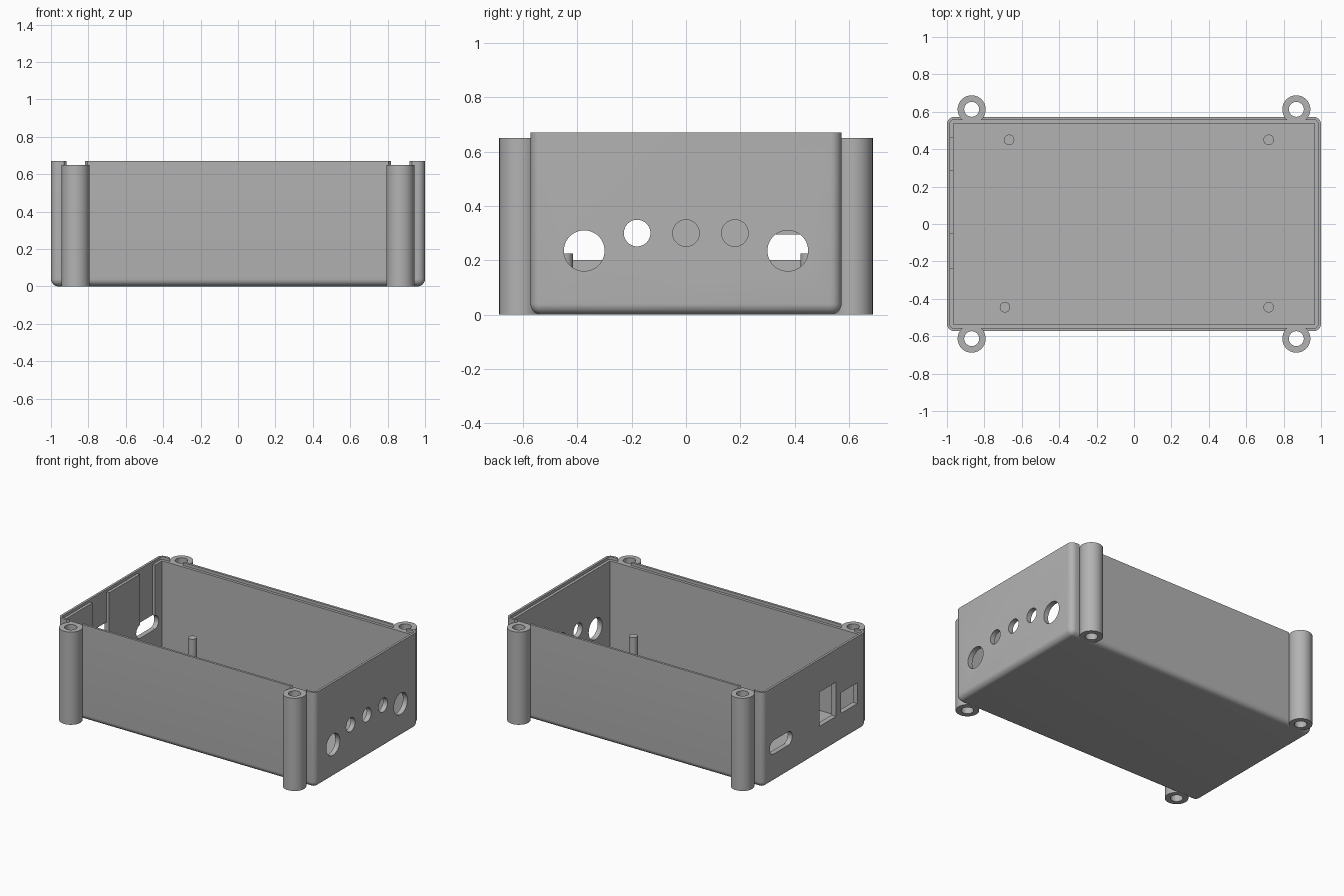
import bpy
import bmesh
import math
from mathutils import Matrix, Vector

if "Cube" in bpy.data.objects:
    bpy.data.objects.remove(bpy.data.objects["Cube"], do_unlink=True)

HX, HY, TOP = 1.0, 0.573, 0.67      # outer half sizes and rim height
WALL, LIP, LEDGE = 0.035, 0.016, 0.65
POST_R, POST_X, POST_Y = 0.075, 0.868, 0.613

grey = bpy.data.materials.new("matte grey plastic")
grey.use_nodes = True
grey.diffuse_color = (0.45, 0.45, 0.45, 1)
grey.node_tree.nodes["Principled BSDF"].inputs["Base Color"].default_value = (0.45, 0.45, 0.45, 1)


def finish(name, bm):
    mesh = bpy.data.meshes.new(name)
    bmesh.ops.recalc_face_normals(bm, faces=bm.faces)
    bm.to_mesh(mesh)
    bm.free()
    mesh.materials.append(grey)
    obj = bpy.data.objects.new(name, mesh)
    bpy.context.collection.objects.link(obj)
    return obj


def box(name, low, high, bevel=0, keep=None):
    """Box between two corners; edges chosen by keep(edge) are rounded."""
    low, high = Vector(low), Vector(high)
    bm = bmesh.new()
    bmesh.ops.create_cube(bm, size=1)
    for v in bm.verts:
        v.co = Vector([low[i] + (v.co[i] + 0.5) * (high[i] - low[i]) for i in range(3)])
    if bevel:
        bmesh.ops.bevel(bm, geom=[e for e in bm.edges if keep(e)], offset=bevel,
                        segments=8, profile=0.5, affect='EDGES')
    return finish(name, bm)


def cylinder(name, radius, centre, length, axis='Z', sides=48):
    bm = bmesh.new()
    turn = Matrix.Rotation(math.pi / 2, 4, 'Y') if axis == 'X' else Matrix()
    bmesh.ops.create_cone(bm, cap_ends=True, segments=sides, radius1=radius, radius2=radius,
                          depth=length, matrix=Matrix.Translation(centre) @ turn)
    return finish(name, bm)


def combine(target, tool, operation='DIFFERENCE'):
    """Apply a boolean and remove the helper."""
    mod = target.modifiers.new("shape", 'BOOLEAN')
    mod.operation, mod.object, mod.solver = operation, tool, 'EXACT'
    graph = bpy.context.evaluated_depsgraph_get()
    mesh = bpy.data.meshes.new_from_object(target.evaluated_get(graph))
    target.modifiers.clear()
    target.data = mesh
    bpy.data.objects.remove(tool, do_unlink=True)


def smooth(obj):
    bpy.ops.object.select_all(action='DESELECT')
    obj.select_set(True)
    bpy.context.view_layer.objects.active = obj
    bpy.ops.object.shade_smooth_by_angle(angle=math.radians(30))


# Tray with rounded uprights and rounded bottom edge, open at the top
tray = box("enclosure_tray", (-HX, -HY, 0), (HX, HY, TOP), 0.04,
           lambda e: any(v.co.z < 0.01 for v in e.verts))
combine(tray, box("cavity", (WALL - HX, WALL - HY, WALL), (HX - WALL, HY - WALL, 1)))
combine(tray, box("rim_step", (LIP - HX, LIP - HY, LEDGE), (HX - LIP, HY - LIP, 1), 0.02,
                  lambda e: abs(e.verts[0].co.z - e.verts[1].co.z) > 0.1))

# Four corner screw posts, with the lip cleared above them
corners = [(sx * POST_X, sy * POST_Y) for sx in (-1, 1) for sy in (-1, 1)]
for x, y in corners:
    combine(tray, cylinder("lip_clearance", POST_R, (x, y, LEDGE + 0.1), 0.2))
    combine(tray, cylinder("post", POST_R, (x, y, LEDGE / 2), LEDGE), 'UNION')
    combine(tray, cylinder("screw_hole", 0.04, (x, y, 0.4), 1.2, sides=32))

# Round connector holes in the right-hand end wall
for y, z, r in ((-0.375, 0.235, 0.075), (-0.18, 0.3, 0.049), (0, 0.3, 0.049),
                (0.18, 0.3, 0.049), (0.375, 0.235, 0.075)):
    combine(tray, cylinder("round_hole", r, (HX, y, z), 0.2, 'X'))

# Inner relief channels and rectangular ports in the opposite end wall
for y0, y1 in ((-0.235, -0.05), (0.29, 0.46)):
    combine(tray, box("relief", (LIP - HX, y0, 0.2), (-0.9, y1, LEDGE + 0.01)))
for y0, y1, z1 in ((-0.235, -0.05, 0.44), (-0.47, -0.29, 0.345)):
    combine(tray, box("port", (-1.1, y0, 0.2), (-0.9, y1, z1)))

# Rounded slot beside the ports
combine(tray, box("slot", (-1.1, 0.25, 0.2), (-0.9, 0.5, 0.295), 0.047,
                  lambda e: abs(e.verts[0].co.x - e.verts[1].co.x) > 0.1))
smooth(tray)

# Board standoffs on the floor
for i, (x, y) in enumerate(((-0.668, 0.45), (0.72, 0.45), (-0.69, -0.445), (0.72, -0.445))):
    smooth(cylinder(f"standoff_{i + 1}", 0.028, (x, y, 0.1225), 0.205, sides=32))
